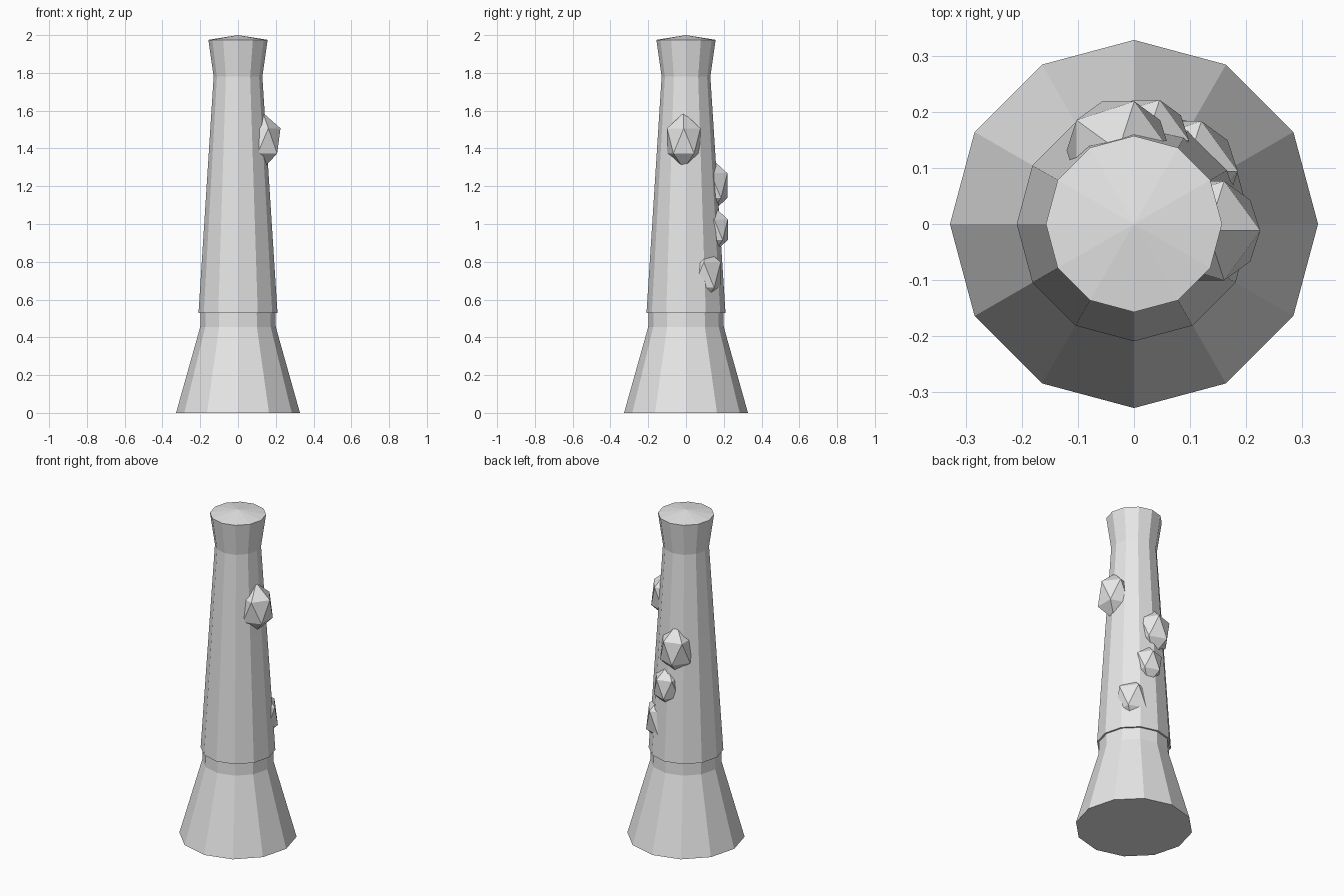
import bpy, bmesh, math
from mathutils import Matrix

cube = bpy.data.objects.get("Cube")
if cube:
    bpy.data.objects.remove(cube, do_unlink=True)

SIDES = 12

stone = bpy.data.materials.new("pale_grey_stone")
stone.use_nodes = True
stone.diffuse_color = (0.8, 0.8, 0.8, 1)
stone.node_tree.nodes["Principled BSDF"].inputs["Base Color"].default_value = (0.8, 0.8, 0.8, 1)


def finish(name, bm):
    bmesh.ops.recalc_face_normals(bm, faces=bm.faces[:])
    mesh = bpy.data.meshes.new(name)
    bm.to_mesh(mesh)
    bm.free()
    mesh.materials.append(stone)
    obj = bpy.data.objects.new(name, mesh)
    bpy.context.collection.objects.link(obj)
    return obj


def lathe(name, profile, apex=None):
    """Stack faceted rings of (radius, height); close with a flat or pointed top."""
    bm = bmesh.new()
    rings = []
    for r, z in profile:
        angles = [2 * math.pi * i / SIDES for i in range(SIDES)]
        rings.append([bm.verts.new((r * math.cos(a), r * math.sin(a), z)) for a in angles])
    for low, high in zip(rings, rings[1:]):
        for i in range(SIDES):
            j = (i + 1) % SIDES
            bm.faces.new((low[i], low[j], high[j], high[i]))
    bm.faces.new(rings[0][::-1])
    top = rings[-1]
    if apex is None:
        bm.faces.new(top)
    else:
        tip = bm.verts.new((0, 0, apex))
        for i in range(SIDES):
            bm.faces.new((top[i], top[(i + 1) % SIDES], tip))
    return finish(name, bm)


def rock(name, x, y, z, radius):
    """A tall low-poly lump half sunk into the shaft."""
    bm = bmesh.new()
    bmesh.ops.create_icosphere(bm, subdivisions=1, radius=radius)
    bmesh.ops.transform(bm, matrix=Matrix.Diagonal((1, 1, 1.43, 1)), verts=bm.verts[:])
    obj = finish(name, bm)
    obj.location = (x, y, z)


# Flared foot with a short straight neck
lathe("base", [(0.328, 0), (0.2, 0.455), (0.198, 0.54)])

# Tapered shaft overhanging the neck, with a flared, shallow-pointed top
lathe("shaft", [(0.209, 0.53), (0.129, 1.78), (0.157, 1.975)], apex=2.0)

# Lumps climbing round the shaft
rock("lowest_rock", 0.091, 0.094, 0.73, 0.105)
rock("lower_rock", 0.022, 0.149, 0.97, 0.085)
rock("upper_rock", -0.028, 0.131, 1.203, 0.103)
rock("highest_rock", 0.132, -0.012, 1.44, 0.104)
